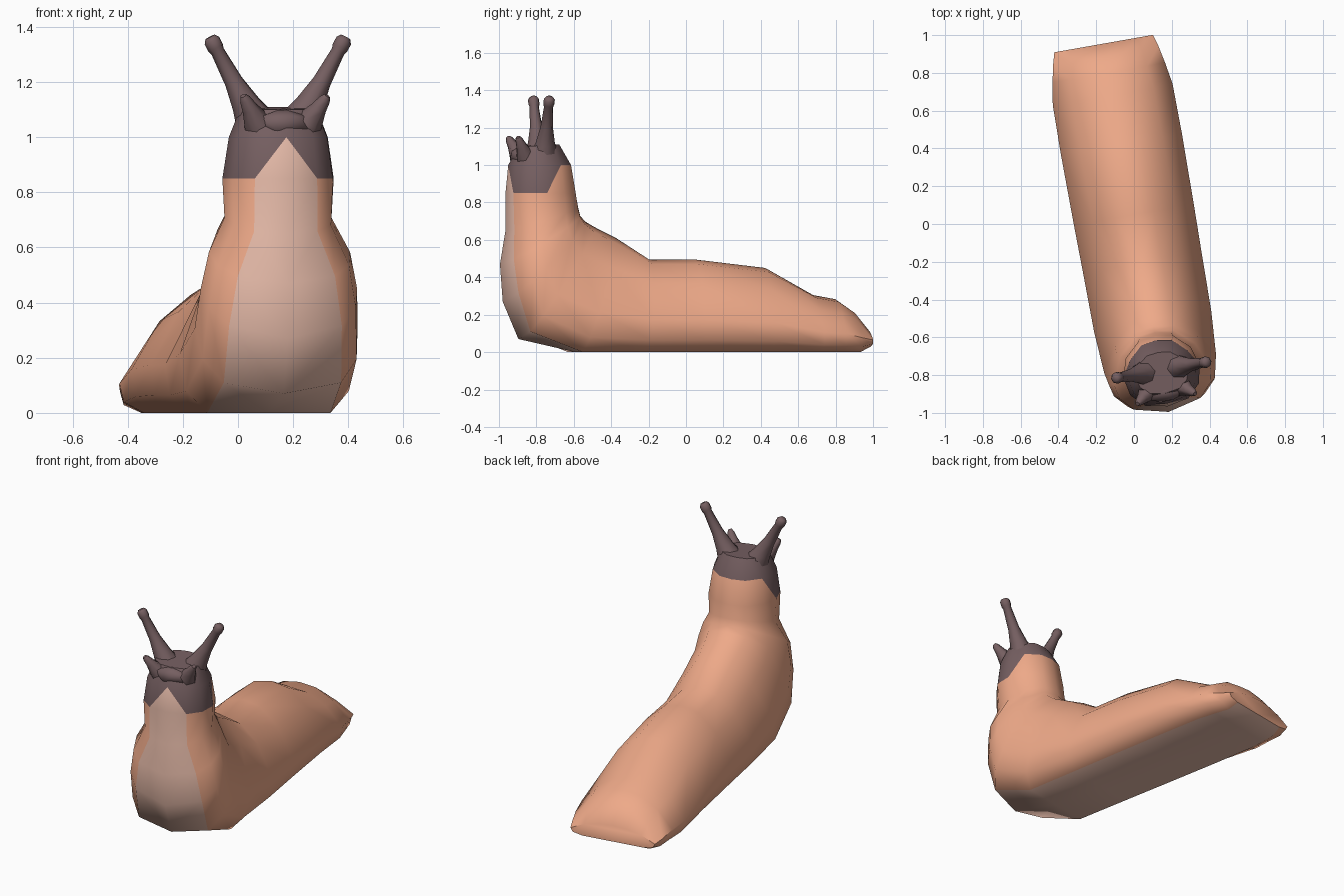
import bpy, bmesh, math
from mathutils import Vector, Matrix

if "Cube" in bpy.data.objects:
    bpy.data.objects.remove(bpy.data.objects["Cube"])

# The whole animal is modelled along y, then turned ten degrees about z
TURN = Matrix.Translation((0.008, 0, 0)) @ Matrix.Rotation(math.radians(10), 4, 'Z')


def material(name, colour):
    m = bpy.data.materials.new(name)
    m.diffuse_color = (*colour, 1)
    m.use_nodes = True
    m.node_tree.nodes["Principled BSDF"].inputs["Base Color"].default_value = m.diffuse_color
    return m


SKIN = material("orange_skin", (0.86, 0.40, 0.25))
BELLY = material("pale_belly", (0.80, 0.50, 0.40))
DARK = material("dark_head", (0.18, 0.115, 0.12))


def finish(bm, name, mats, angle):
    bmesh.ops.recalc_face_normals(bm, faces=bm.faces)
    bm.transform(TURN)
    me = bpy.data.meshes.new(name)
    bm.to_mesh(me)
    bm.free()
    for m in mats:
        me.materials.append(m)
    ob = bpy.data.objects.new(name, me)
    bpy.context.collection.objects.link(ob)
    bpy.ops.object.select_all(action='DESELECT')
    ob.select_set(True)
    bpy.context.view_layer.objects.active = ob
    bpy.ops.object.shade_smooth_by_angle(angle=math.radians(angle))
    return ob


# Half cross-sections: (sideways, belly-to-back) from belly centre to back centre
BODY = [(0, 0), (.72, 0), (.95, .13), (1, .35), (.68, .74), (.33, .95), (0, 1)]
CHEST = [(0, 0), (.72, .11), (.94, .26), (1, .42), (.76, .76), (.4, .96), (0, 1)]
NECK = [(0, 0), (.56, .06), (.9, .24), (1, .5), (.85, .76), (.45, .96), (0, 1)]
SHAPES = [BODY, CHEST, NECK, NECK]

# Rings from tail to head: belly y, belly z, back y, back z, half width,
# shape (0 body, 1 chest, 2 neck, fractions blend)
RINGS = [
    (.97, .03, .97, .13, .265, 0),
    (.91, 0, .90, .22, .283, 0),
    (.82, 0, .81, .283, .302, 0),
    (.70, 0, .69, .305, .322, 0),
    (.43, 0, .43, .45, .325, 0),
    (.05, 0, .05, .495, .322, 0),
    (-.25, 0, -.2, .495, .318, 0),
    (-.6, 0, -.38, .61, .315, 0),
    (-.91, .07, -.5, .67, .30, .6),
    (-.995, .27, -.55, .70, .288, 1),
    (-1.01, .47, -.575, .73, .26, 1.2),
    (-.98, .65, -.585, .77, .197, 1.8),
    (-.98, .85, -.6, .85, .205, 2),
    (-.965, 1.0, -.625, 1.0, .182, 2),
    (-.91, 1.10, -.69, 1.11, .14, 2),
]
NAPE = 12                                    # row where the dark head begins

# Body, neck and head in one loft
bm = bmesh.new()
loops = []
for by, bz, ty, tz, w, shape in RINGS:
    s0, k = int(shape), shape % 1
    half = [(a[0] + (b[0] - a[0]) * k, a[1] + (b[1] - a[1]) * k)
            for a, b in zip(SHAPES[s0], SHAPES[s0 + 1])]
    full = half + [(-s, t) for s, t in half[-2:0:-1]]
    loops.append([bm.verts.new((s * w, by + (ty - by) * t, bz + (tz - bz) * t)) for s, t in full])

n = len(loops[0])


def face(verts, mat):
    bm.faces.new(verts).material_index = mat


for r in range(len(loops) - 1):
    lo, hi = loops[r], loops[r + 1]
    for j in range(n):
        i, i2 = j, (j + 1) % n
        if j >= n // 2:                      # mirrored half counts back to the belly
            i, i2 = i2, i
        seg = min(j, n - 1 - j)
        if r == NAPE and seg == 0:           # pale throat triangle
            face([lo[i], lo[i2], hi[i]], 1)
            face([lo[i2], hi[i2], hi[i]], 2)
        elif r == NAPE and seg == 3:         # slanted nape edge
            face([lo[i], lo[i2], hi[i2]], 0)
            face([lo[i], hi[i2], hi[i]], 2)
        else:
            mat = 2 if r > NAPE or (r == NAPE and seg < 3) else 1 if seg == 0 else 0
            face([lo[i], lo[i2], hi[i2], hi[i]], mat)
face(loops[0], 0)
face(loops[-1], 2)
finish(bm, "body", [SKIN, BELLY, DARK], 55)


def tube(name, start, end, stations, sides=8):
    """Round tube along a line; stations are (fraction, radius)."""
    a, b = Vector(start), Vector(end)
    rot = (b - a).to_track_quat('Z', 'Y')
    bm = bmesh.new()
    rows = []
    for f, rad in stations:
        c = a.lerp(b, f)
        rows.append([bm.verts.new(c + rot @ Vector((rad * math.cos(q), rad * math.sin(q), 0)))
                     for q in (2 * math.pi * i / sides for i in range(sides))])
    for p, q in zip(rows, rows[1:]):
        for i in range(sides):
            j = (i + 1) % sides
            bm.faces.new([p[i], p[j], q[j], q[i]])
    bm.faces.new(rows[0])
    bm.faces.new(rows[-1])
    finish(bm, name, [DARK], 60)


# Eye stalks with knobs, and short feelers
for s, side in ((-1, "left"), (1, "right")):
    tube(side + "_eye_stalk", (s * .075, -.785, 1.04), (s * .25, -.785, 1.363),
         [(0, .08), (.25, .052), (.5, .034), (.84, .025), (.88, .03), (.96, .03), (1, .019)])
    tube(side + "_feeler", (s * .075, -.875, 1.02), (s * .155, -.94, 1.15),
         [(0, .06), (.3, .05), (.65, .03), (.9, .021), (1, .012)], 6)

# Lip bump between the feelers
bm = bmesh.new()
bmesh.ops.create_icosphere(bm, subdivisions=1, radius=1,
                           matrix=Matrix.Translation((0, -.90, 1.05)) @ Matrix.Diagonal((.12, .06, .055, 1)))
finish(bm, "lip", [DARK], 50)
